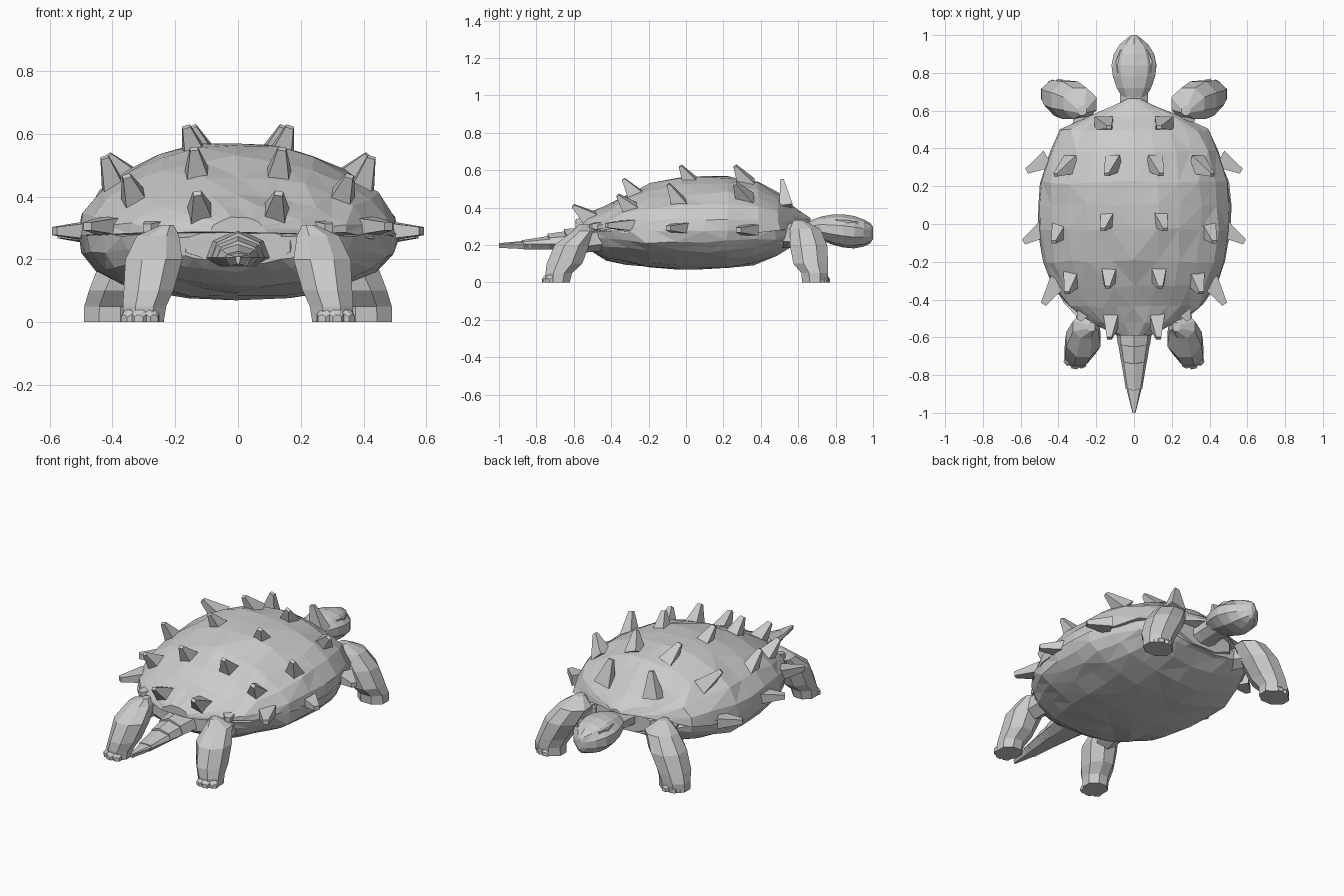
import bpy, bmesh, math, random
from mathutils import Vector

if "Cube" in bpy.data.objects:
    bpy.data.objects.remove(bpy.data.objects["Cube"])

random.seed(4)
grey = bpy.data.materials.new("stone grey")
grey.diffuse_color = (0.6, 0.6, 0.6, 1)
grey.use_nodes = True
grey.node_tree.nodes["Principled BSDF"].inputs["Base Color"].default_value = grey.diffuse_color


def finish(name, bm, mirror=False):
    bmesh.ops.recalc_face_normals(bm, faces=bm.faces[:])
    me = bpy.data.meshes.new(name)
    bm.to_mesh(me)
    bm.free()
    me.materials.append(grey)
    ob = bpy.data.objects.new(name, me)
    bpy.context.collection.objects.link(ob)
    if mirror:
        ob.modifiers.new("mirror", 'MIRROR').use_mirror_merge = False
    return ob


def add_loft(bm, rings, jitter=0.0):
    """Skin equal-length closed rings and cap both ends; jitter fades on small rings."""
    rows = []
    for r in rings:
        j = jitter * min(1, max(p[0] for p in r) / .35)
        rows.append([bm.verts.new(Vector(p) + Vector([random.uniform(-j, j) for _ in range(3)])) for p in r])
    n = len(rows[0])
    faces = []
    for a, b in zip(rows, rows[1:]):
        for i in range(n):
            j = (i + 1) % n
            faces.append(bm.faces.new((a[i], a[j], b[j], b[i])))
    bm.faces.new(rows[0])
    bm.faces.new(rows[-1][::-1])
    if jitter:
        bmesh.ops.triangulate(bm, faces=faces)


def loft(name, rings, jitter=0.0, mirror=False):
    bm = bmesh.new()
    add_loft(bm, rings, jitter)
    return finish(name, bm, mirror)


def arch(y, w, z0, z1, power=1.0, n=12):
    """Half-oval cross-section from rim height z0 to crown z1."""
    out = []
    for i in range(n + 1):
        a = math.pi * i / n
        c, s = math.cos(a), math.sin(a)
        out.append((w * math.copysign(abs(c) ** power, c), y, z0 + (z1 - z0) * abs(s) ** power))
    return out


def oval_y(y, w, z0, z1, n=8):
    """Cross-section facing along y."""
    return [(w * math.cos(math.tau * (i + .5) / n) * 1.06, y,
             (z0 + z1) / 2 + (z1 - z0) / 2 * math.sin(math.tau * (i + .5) / n) * 1.06) for i in range(n)]


def oval_z(z, x, y, rx, ry, n=8):
    """Horizontal cross-section, used for legs."""
    return [(x + rx * 1.07 * math.cos(math.tau * (i + .5) / n), y + ry * 1.07 * math.sin(math.tau * (i + .5) / n), z)
            for i in range(n)]


# Domed upper shell: y, half width, rim height, crown height
shell = [(.665, .03, .325, .345), (.62, .12, .315, .375), (.57, .235, .30, .41), (.495, .395, .28, .475),
         (.38, .445, .27, .543), (.22, .505, .27, .573), (.1, .512, .27, .572), (-.03, .512, .27, .562),
         (-.2, .485, .27, .523), (-.33, .435, .27, .46), (-.44, .35, .28, .4), (-.52, .225, .28, .37),
         (-.59, .09, .285, .335)]
loft("upper_shell", [arch(*r, power=1.05) for r in shell], .009)

# Rounded belly: y, half width, rim height, lowest height, squareness
belly = [(-.53, .22, .27, .19, .7), (-.5, .28, .28, .163, .75), (-.42, .365, .28, .12, .82), (-.32, .435, .28, .098, .87),
         (-.2, .482, .28, .08, .87), (-.05, .508, .28, .073, .87), (.1, .508, .28, .073, .87),
         (.22, .5, .28, .076, .87), (.36, .445, .28, .097, .87), (.48, .385, .28, .142, .8), (.56, .29, .27, .185, .7),
         (.58, .25, .26, .2, .7)]
loft("belly", [arch(*r) for r in belly], .009)

# Inner body seen between shell and belly
loft("inner_body", [oval_y(y, w, z0, z1) for y, w, z0, z1 in
                    [(-.53, .17, .19, .3), (-.4, .28, .16, .34), (0, .3, .15, .4), (.48, .31, .17, .36),
                     (.59, .18, .2, .335)]])


# Blunt spikes: base and tip centres, then half sizes across and along at base and tip
def add_spike(bm, base, tip, base_size, tip_size):
    base, tip = Vector(base), Vector(tip)
    d = (tip - base).normalized()
    side = d.cross(Vector((0, 1, 0))).normalized()
    up = d.cross(side)
    corners = [(1, 1), (-1, 1), (-1, -1), (1, -1)]
    add_loft(bm, [[c + side * a * i + up * b * j for i, j in corners]
                  for c, (a, b) in ((base - d * .03, base_size), (tip, tip_size))])


bm = bmesh.new()
add_spike(bm, (.155, .53, .435), (.132, .513, .55), (.05, .036), (.014, .009))
for base, tip, k in [((.115, .31, .545), (.145, .262, .622), 1), ((.345, .305, .455), (.415, .26, .53), 1.05),
                     ((.14, .02, .54), (.165, -.03, .622), 1), ((.395, -.04, .425), (.425, -.095, .525), 1),
                     ((.13, -.275, .47), (.14, -.335, .552), 1.05), ((.33, -.3, .395), (.355, -.365, .465), 1.05),
                     ((.12, -.525, .35), (.13, -.605, .41), 1)]:
    add_spike(bm, base, tip, (.041 * k, .047 * k), (.013, .009))
finish("back_spikes", bm, True)

# Flat spikes along the shell edge
bm = bmesh.new()
for x, y, tx, ty, z in [(.48, .33, .568, .28, .28), (.49, -.035, .585, -.095, .29), (.415, -.325, .48, -.425, .305),
                        (.26, -.45, .29, -.51, .30)]:
    add_spike(bm, (x, y, z), (tx, ty, z), (.03, .05), (.013, .015))
finish("edge_spikes", bm, True)

# Legs: stacked horizontal sections z, x, y, rx, ry
front_leg = [(.335, .275, .6, .025, .025), (.285, .285, .637, .088, .083), (.2, .338, .655, .1, .101),
             (.1, .388, .667, .088, .094), (.05, .408, .688, .083, .072), (0, .408, .688, .084, .068)]
loft("front_leg", [oval_z(*r) for r in front_leg], mirror=True)
rear_leg = [(.31, .225, -.545, .02, .025), (.275, .255, -.54, .068, .066), (.2, .268, -.61, .092, .094),
            (.1, .285, -.65, .08, .096), (.05, .298, -.68, .07, .072), (0, .302, -.685, .066, .064)]
loft("rear_leg", [oval_z(*r) for r in rear_leg], mirror=True)

# Limb roots joining the legs to the body
bm = bmesh.new()
for path in ([(.22, .42, .27, .07), (.29, .63, .24, .06)], [(.23, -.38, .25, .07), (.26, -.57, .22, .06)]):
    add_loft(bm, [[(x + p[0], p[1], p[2]) for p in oval_y(y, r, z - r, z + r, 6)] for x, y, z, r in path])
finish("limb_roots", bm, True)

# Toes: three short wedges on every foot
bm = bmesh.new()
for cx, cy, angles in [(.405, .685, (25, 62, 100)), (.302, -.685, (-115, -80, -42))]:
    for a in angles:
        d = Vector((math.cos(math.radians(a)), math.sin(math.radians(a)), 0))
        s = Vector((-d.y, d.x, 0))
        c = Vector((cx, cy, 0))
        add_loft(bm, [[c + d * k + s * w * i + Vector((0, 0, h * j)) for i, j in
                       ((1, 0), (1, .7), (.5, 1), (-.5, 1), (-1, .7), (-1, 0))]
                      for k, w, h in ((.03, .026, .05), (.068, .024, .038), (.083, .014, .022))])
finish("toes", bm, True)

# Neck and head: y, half width, bottom, top
loft("neck", [oval_y(*r) for r in [(.5, .09, .21, .32), (.62, .075, .225, .325), (.74, .075, .23, .335)]])
loft("head", [oval_y(*r, n=10) for r in
              [(.67, .06, .25, .33), (.72, .09, .232, .348), (.78, .11, .208, .358), (.84, .118, .192, .36),
               (.9, .106, .187, .35), (.95, .075, .196, .333), (.985, .035, .212, .315), (1, .012, .235, .295)]], .003)

# Brow ridges
bm = bmesh.new()
add_loft(bm, [[(x + i * .011, y, z + j * .011) for i, j in ((1, 1), (-1, 1), (-1, -1), (1, -1))]
              for x, y, z in ((.077, .8, .325), (.086, .86, .322), (.063, .92, .313))])
finish("brow_ridges", bm, True)

# Tail made of overlapping tapered segments: start and end of y, half width, ridge height
bm = bmesh.new()
for y0, y1, w0, w1, z0, z1 in [(-.46, -.64, .11, .085, .3, .285), (-.6, -.73, .09, .068, .28, .26),
                               (-.69, -.87, .074, .044, .255, .225), (-.83, -1, .051, .008, .225, .2)]:
    last = y1 == -1
    add_loft(bm, [[(w * i, y + dy, z) for i, z, dy in
                   ((1, .205, 0), (.8, .205 + (t - .205) * .6, 0), (0, t, -e), (-.8, .205 + (t - .205) * .6, 0),
                    (-1, .205, 0), (-.55, b, 0), (.55, b, 0))]
                  for y, w, t, b, e in ((y0, w0, z0, .177, 0),
                                        (y1, w1, max(z1, .21), .185 if last else .177, 0 if last else .012))])
finish("tail", bm)
